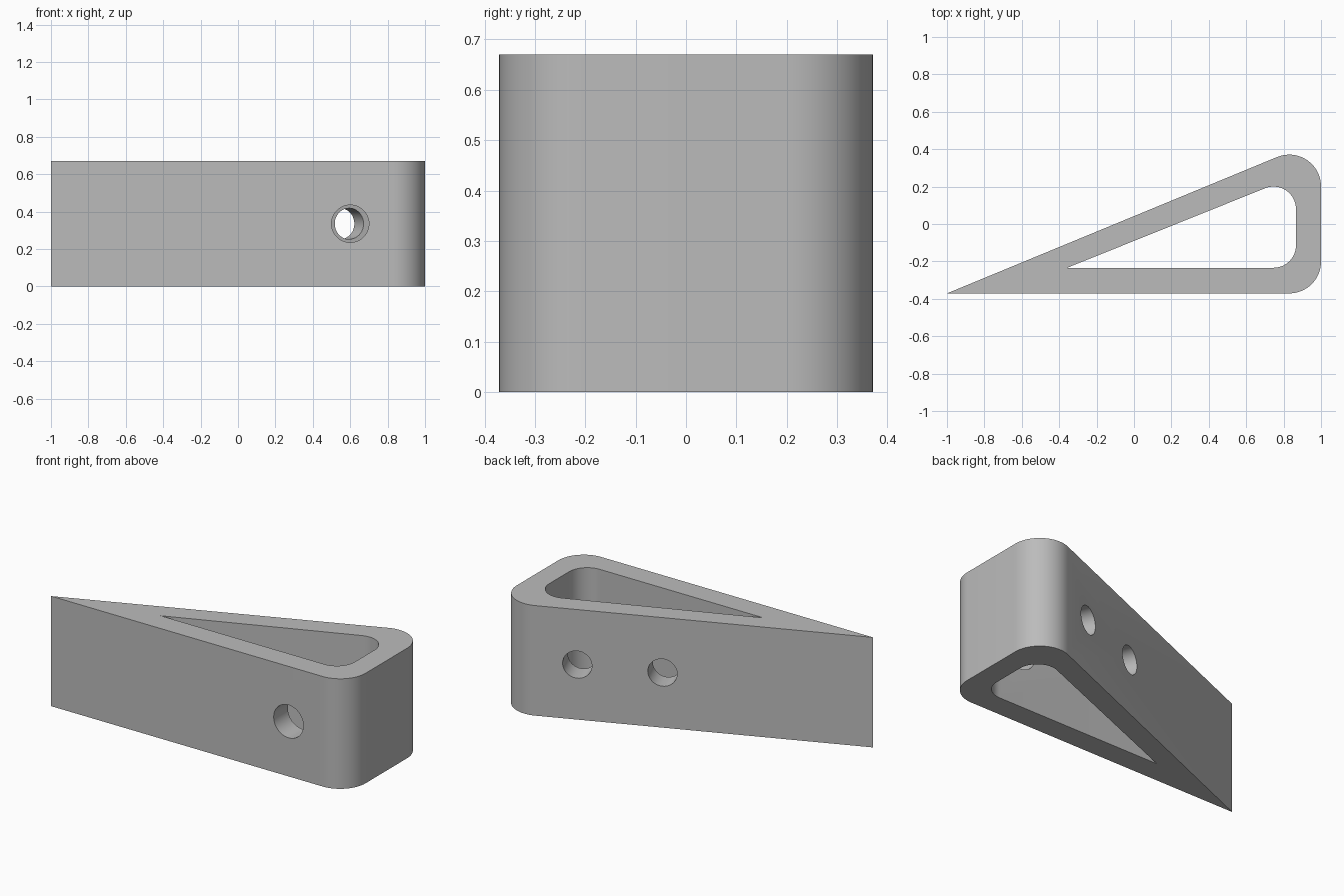
import bpy
import bmesh
from math import sin, cos, atan2, radians, pi
from mathutils import Matrix, Vector

cube = bpy.data.objects.get("Cube")
if cube:
    bpy.data.objects.remove(cube)

HEIGHT = 0.67
MID = HEIGHT / 2
TIP = Vector((-1.0, -0.371))
SLOPE = radians(22.4)

grey = bpy.data.materials.new("plain grey")
grey.use_nodes = True
grey.diffuse_color = (0.5, 0.5, 0.5, 1)
grey.node_tree.nodes["Principled BSDF"].inputs["Base Color"].default_value = (0.5, 0.5, 0.5, 1)


def arc(cx, cy, r, start, end, steps=16):
    angles = [start + (end - start) * i / steps for i in range(steps + 1)]
    return [(cx + r * cos(a), cy + r * sin(a)) for a in angles]


def wedge_profile(tip, right, top, r):
    """Sharp tip on the left, two rounded corners on the right."""
    cx = right - r
    lower = arc(cx, tip[1] + r, r, -pi / 2, 0)
    cy = top - r
    # slope angle that runs from the tip tangent to the upper round
    dx, dy = cx - tip[0], cy - tip[1]
    dist = (dx * dx + dy * dy) ** 0.5
    slope = atan2(dy, dx) + atan2(r, (dist * dist - r * r) ** 0.5)
    upper = arc(cx, cy, r, 0, pi / 2 + slope)
    return [tuple(tip)] + lower + upper


def add_object(name, bm):
    bmesh.ops.recalc_face_normals(bm, faces=bm.faces)
    mesh = bpy.data.meshes.new(name)
    bm.to_mesh(mesh)
    bm.free()
    mesh.materials.append(grey)
    obj = bpy.data.objects.new(name, mesh)
    bpy.context.collection.objects.link(obj)
    return obj


def prism(name, profile, z0, z1):
    bm = bmesh.new()
    base = bm.faces.new([bm.verts.new((x, y, z0)) for x, y in profile])
    grown = bmesh.ops.extrude_face_region(bm, geom=[base], use_keep_orig=True)
    top = [v for v in grown["geom"] if isinstance(v, bmesh.types.BMVert)]
    bmesh.ops.translate(bm, verts=top, vec=(0, 0, z1 - z0))
    return add_object(name, bm)


def drill(name, x, y, radius, turn):
    """Horizontal cylinder through one wall, its axis turned from y."""
    bm = bmesh.new()
    place = (Matrix.Translation((x, y, MID)) @ Matrix.Rotation(turn, 4, 'Z')
             @ Matrix.Rotation(pi / 2, 4, 'X'))
    bmesh.ops.create_cone(bm, cap_ends=True, segments=48, radius1=radius,
                          radius2=radius, depth=0.3, matrix=place)
    return add_object(name, bm)


# Solid wedge body
body = prism("wedge_body", wedge_profile(TIP, 1.0, 0.371, 0.17), 0, HEIGHT)

# Inner opening, one front hole and two holes square to the sloping wall
cutters = [prism("inner_opening", wedge_profile((-0.357, -0.234), 0.866, 0.2, 0.12),
                 -0.1, HEIGHT + 0.1),
           drill("front_hole", 0.6, -0.371, 0.1, 0)]
for along in (1.19, 1.672):
    cutters.append(drill("slope_hole", TIP.x + along * cos(SLOPE),
                         TIP.y + along * sin(SLOPE), 0.083, SLOPE))

bpy.context.view_layer.objects.active = body
for cutter in cutters:
    cutter.hide_render = True
    cut = body.modifiers.new(cutter.name, 'BOOLEAN')
    cut.operation = 'DIFFERENCE'
    cut.solver = 'EXACT'
    cut.object = cutter
    bpy.ops.object.modifier_apply(modifier=cut.name)
    bpy.data.objects.remove(cutter)

# Smooth rounds, sharp edges
bpy.ops.object.select_all(action='DESELECT')
body.select_set(True)
bpy.ops.object.shade_smooth_by_angle(angle=radians(30))
